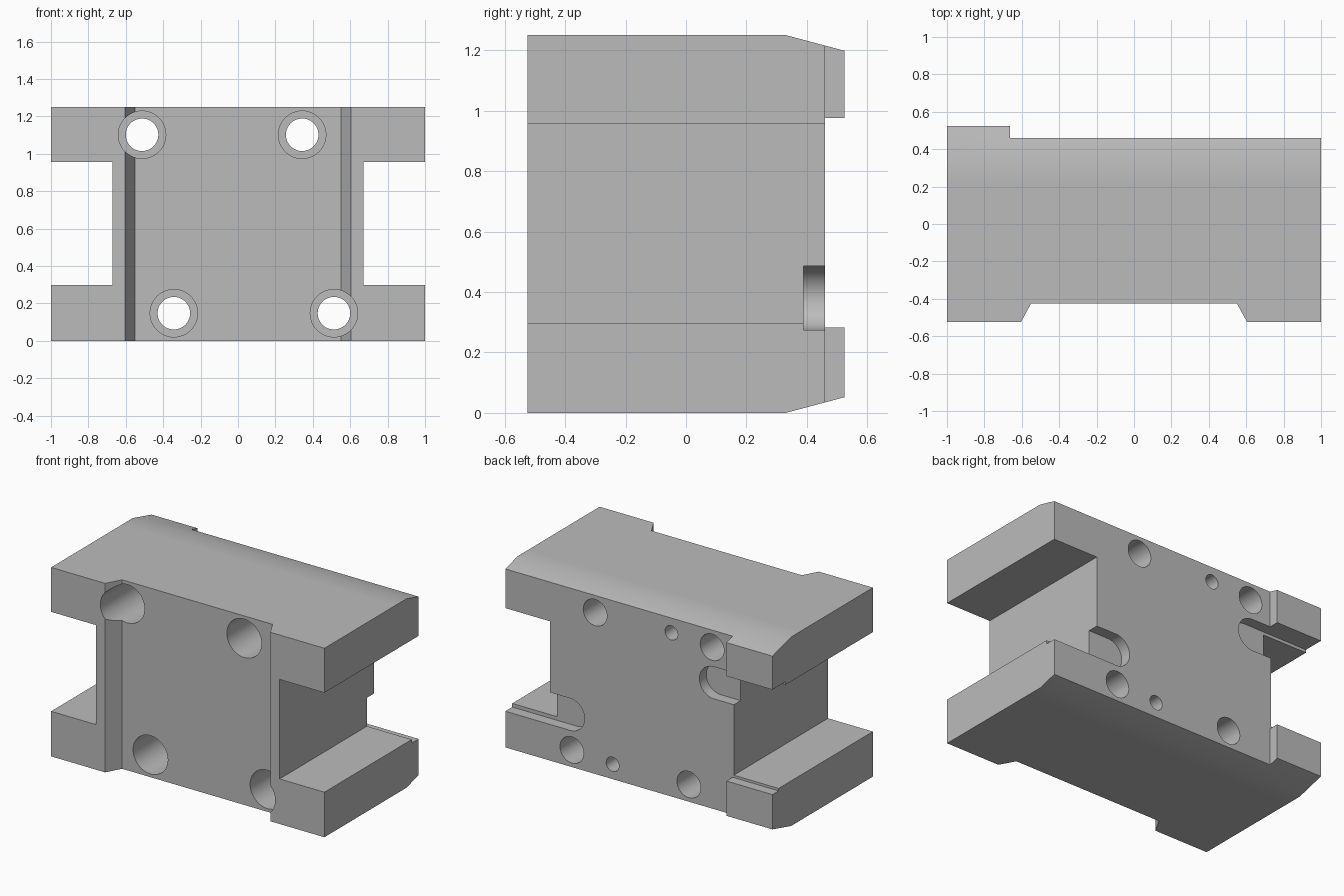
import bpy
import math

cube = bpy.data.objects.get("Cube")
if cube:
    bpy.data.objects.remove(cube, do_unlink=True)

HEIGHT = 1.25
MID = HEIGHT / 2

steel = bpy.data.materials.new("machined grey")
steel.use_nodes = True
grey = (0.5, 0.5, 0.5, 1)
steel.diffuse_color = grey
steel.node_tree.nodes["Principled BSDF"].inputs["Base Color"].default_value = grey


def prism(name, outline, axis, start, end):
    """Extrude a closed 2D outline along one axis (the other two in xyz order)."""
    def place(p, t):
        co = list(p)
        co.insert("xyz".index(axis), t)
        return co

    n = len(outline)
    verts = [place(p, t) for t in (start, end) for p in outline]
    faces = [tuple(range(n)), tuple(range(2 * n - 1, n - 1, -1))]
    faces += [(i, i + n, (i + 1) % n + n, (i + 1) % n) for i in range(n)]
    mesh = bpy.data.meshes.new(name)
    mesh.from_pydata(verts, [], faces)
    mesh.materials.append(steel)
    obj = bpy.data.objects.new(name, mesh)
    bpy.context.collection.objects.link(obj)
    # consistent outward normals
    import bmesh
    bm = bmesh.new()
    bm.from_mesh(mesh)
    bmesh.ops.recalc_face_normals(bm, faces=bm.faces)
    bm.to_mesh(mesh)
    bm.free()
    return obj


def cut(target, cutter):
    """Subtract the cutter, keep the result and drop the cutter."""
    cutter.hide_render = True
    mod = target.modifiers.new("cut", "BOOLEAN")
    mod.operation, mod.solver, mod.object = "DIFFERENCE", "EXACT", cutter
    bpy.context.view_layer.objects.active = target
    bpy.ops.object.modifier_apply(modifier=mod.name)
    bpy.data.objects.remove(cutter, do_unlink=True)


def rect(a0, a1, b0, b1):
    return [(a0, b0), (a1, b0), (a1, b1), (a0, b1)]


def arc(x, z, r, a0, a1, steps):
    return [(x + r * math.cos(a0 + (a1 - a0) * i / steps),
             z + r * math.sin(a0 + (a1 - a0) * i / steps)) for i in range(steps + 1)]


def drill(x, z, r, y0, y1):
    circle = arc(x, z, r, 0, math.tau, 48)[:-1]
    cut(block, prism("drill_cutter", circle, "y", y0, y1))


# Block with chamfered rear top and bottom
half = [(-0.525, 0), (0.22, 0), (0.33, 0), (0.525, 0.052)]
block = prism("carriage_block", half + [(y, HEIGHT - z) for y, z in reversed(half)],
              "x", -1, 1)

# Rear face, leaving two raised pads at the right end
cut(block, prism("rear_cutter", rect(-0.663, 1.1, 0.46, 0.6), "z", -0.1, 1.4))
cut(block, prism("pad_gap_cutter", rect(-1.1, -0.6, 0.46, 0.6), "z", 0.282, 0.976))

# Side notches
for s in (-1, 1):
    cut(block, prism("notch_cutter", rect(0.672 * s, 1.2 * s, 0.298, 0.956), "y", -0.7, 0.7))

# Tapered channel down the front
slope = 0.055 / 0.1
wide = 0.605 + 0.1 * slope
cut(block, prism("channel_cutter",
                 [(-wide, -0.625), (wide, -0.625), (0.55, -0.425), (-0.55, -0.425)],
                 "z", -0.1, 1.4))

# Round-ended slots in the rear face, one a half turn from the other
for s in (-1, 1):
    r = 0.106
    shape = arc(0.42 + r, 0.38, r, math.pi / 2, 1.5 * math.pi, 24)
    shape += [(1.1, 0.38 - r), (1.1, 0.38 + r)]
    shape = [(s * x, MID + s * (z - MID)) for x, z in shape]
    cut(block, prism("slot_cutter", shape, "y", 0.388, 0.48))

# Counterbored bolt holes and blind pin holes
for s in (-1, 1):
    for x in (-0.343, 0.513):
        hx, hz = s * x, MID - s * 0.477
        drill(hx, hz, 0.127, -0.7, 0.1)
        drill(hx, hz, 0.087, 0.0, 0.7)
    drill(s * 0.215, MID - s * 0.492, 0.047, 0.2, 0.7)

# Smooth bores and chamfer blends, crisp machined edges
bpy.ops.object.select_all(action="DESELECT")
block.select_set(True)
bpy.context.view_layer.objects.active = block
bpy.ops.object.shade_smooth_by_angle(angle=math.radians(30))
